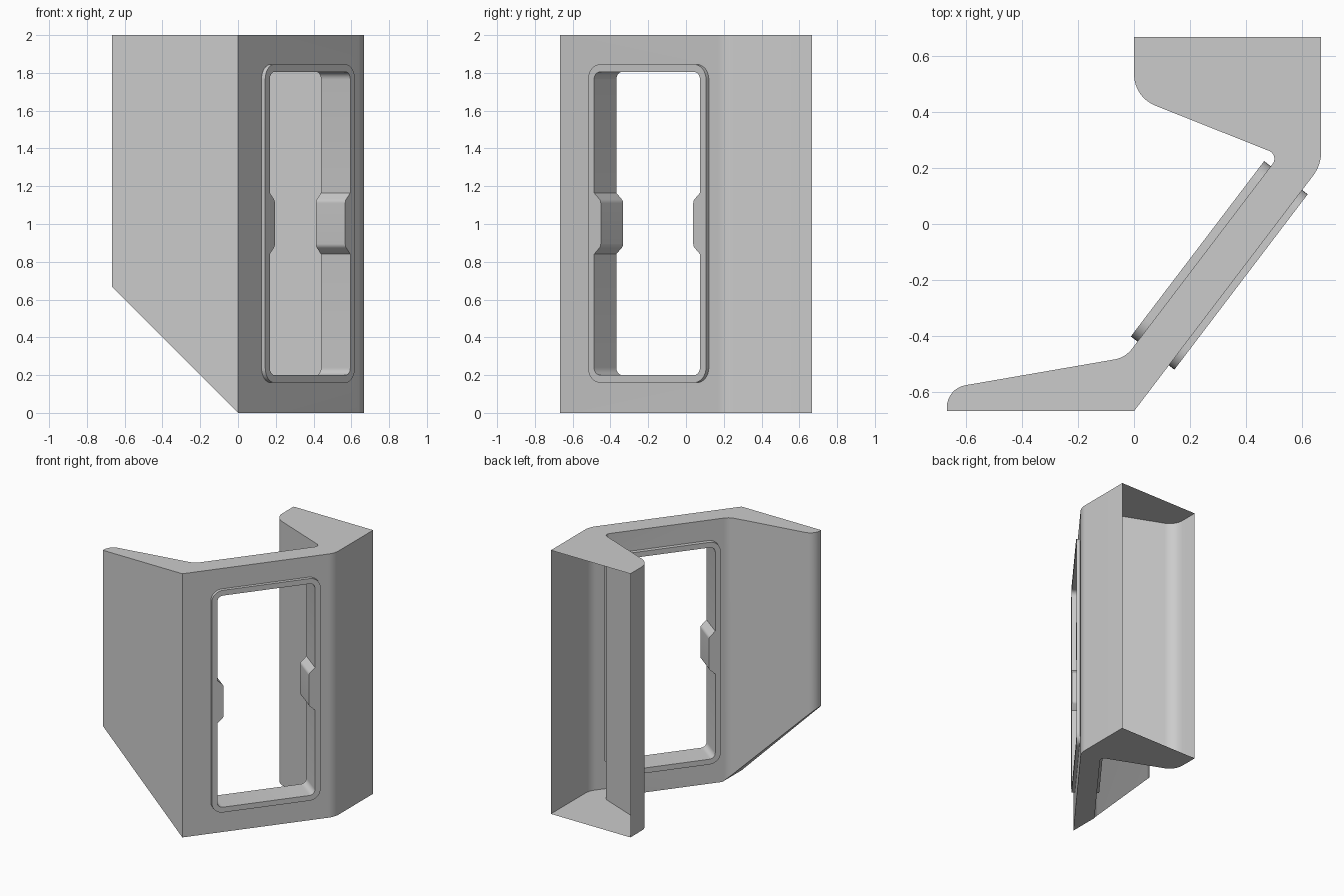
import bpy, bmesh, math
from mathutils import Vector

if "Cube" in bpy.data.objects:
    bpy.data.objects.remove(bpy.data.objects["Cube"])

U = Vector((0.605, 0.796, 0)).normalized()    # along the slanted wall
N = Vector((U.y, -U.x, 0))                    # outward from the slanted wall
ORIGIN = Vector((0, -0.667, 0))


def fillet(points, steps=8):
    """Round each (x, y, radius) corner of a closed profile."""
    out = []
    for i, (x, y, r) in enumerate(points):
        p = Vector((x, y))
        if r == 0:
            out.append(p)
            continue
        a = (Vector(points[i - 1][:2]) - p).normalized()
        b = (Vector(points[(i + 1) % len(points)][:2]) - p).normalized()
        half = a.angle(b) / 2
        c = p + (a + b).normalized() * (r / math.sin(half))
        start = p + a * (r / math.tan(half)) - c
        end = p + b * (r / math.tan(half)) - c
        sweep = math.pi - 2 * half
        for k in range(steps + 1):
            t = k / steps
            out.append(c + (start * math.sin((1 - t) * sweep)
                            + end * math.sin(t * sweep)) / math.sin(sweep))
    return out


def prism(name, profile, place, depth, cut=None):
    """Extrude a 2D profile placed in space along a depth vector."""
    bm = bmesh.new()
    face = bm.faces.new([bm.verts.new(place(p)) for p in profile])
    top = bmesh.ops.extrude_face_region(bm, geom=[face], use_keep_orig=True)["geom"]
    bmesh.ops.translate(bm, vec=depth, verts=[v for v in top if isinstance(v, bmesh.types.BMVert)])
    if cut:
        bmesh.ops.bisect_plane(bm, geom=bm.verts[:] + bm.edges[:] + bm.faces[:], dist=1e-5,
                               plane_co=(0, 0, 0), plane_no=cut, clear_outer=True)
        bmesh.ops.holes_fill(bm, edges=[e for e in bm.edges if e.is_boundary])
    bmesh.ops.recalc_face_normals(bm, faces=bm.faces)
    mesh = bpy.data.meshes.new(name)
    bm.to_mesh(mesh)
    bm.free()
    ob = bpy.data.objects.new(name, mesh)
    bpy.context.collection.objects.link(ob)
    return ob


# Folded body: front flange, slanted wall, rear block; flange bottom cut at 45 degrees
outline = fillet([(-0.667, -0.667, 0), (0, -0.667, 0), (0.667, 0.21, 0.14),
                  (0.667, 0.667, 0), (0, 0.667, 0), (0, 0.452, 0.12),
                  (0.518, 0.246, 0.03), (-0.031, -0.476, 0.1), (-0.667, -0.586, 0.08)])
body = prism("window_bracket", outline, lambda p: Vector((p.x, p.y, 0)),
             Vector((0, 0, 2)), cut=(-1, 0, -1))


def on_wall(n):
    return lambda p: ORIGIN + U * p.x + N * n + Vector((0, 0, p.y))


# Raised frame standing proud on both sides of the wall
u0, u1, z0, z1 = 0.205, 0.99, 0.16, 1.845
frame = prism("raised_frame", fillet([(u0, z0, 0.08), (u1, z0, 0.08), (u1, z1, 0.08), (u0, z1, 0.08)]),
              on_wall(-0.17), N * 0.195)

# Window opening, with a clip notch left standing on each side
w, r = 0.04, 0.04
a, b, lo, hi, d = u0 + w, u1 - w, z0 + w, z1 - w, 0.045
opening = fillet([(a, lo, r), (b, lo, r),
                  (b, 0.84, 0), (b - d, 0.882, 0.03), (b - d, 1.123, 0.03), (b, 1.165, 0),
                  (b, hi, r), (a, hi, r),
                  (a, 1.165, 0), (a + d, 1.123, 0.03), (a + d, 0.882, 0.03), (a, 0.84, 0)], 6)
cutter = prism("window_cutter", opening, on_wall(-0.25), N * 0.35)

bpy.context.view_layer.objects.active = body
body.select_set(True)
for tool, op in ((frame, 'UNION'), (cutter, 'DIFFERENCE')):
    m = body.modifiers.new(tool.name, 'BOOLEAN')
    m.object, m.operation, m.solver = tool, op, 'EXACT'
    bpy.ops.object.modifier_apply(modifier=m.name)
    bpy.data.objects.remove(tool)

# Rear block is open at the back
bm = bmesh.new()
bm.from_mesh(body.data)
back = [f for f in bm.faces if all(v.co.y > 0.66 for v in f.verts)]
bmesh.ops.delete(bm, geom=back, context='FACES')
bm.to_mesh(body.data)
bm.free()
bpy.ops.object.shade_smooth_by_angle(angle=math.radians(25))
